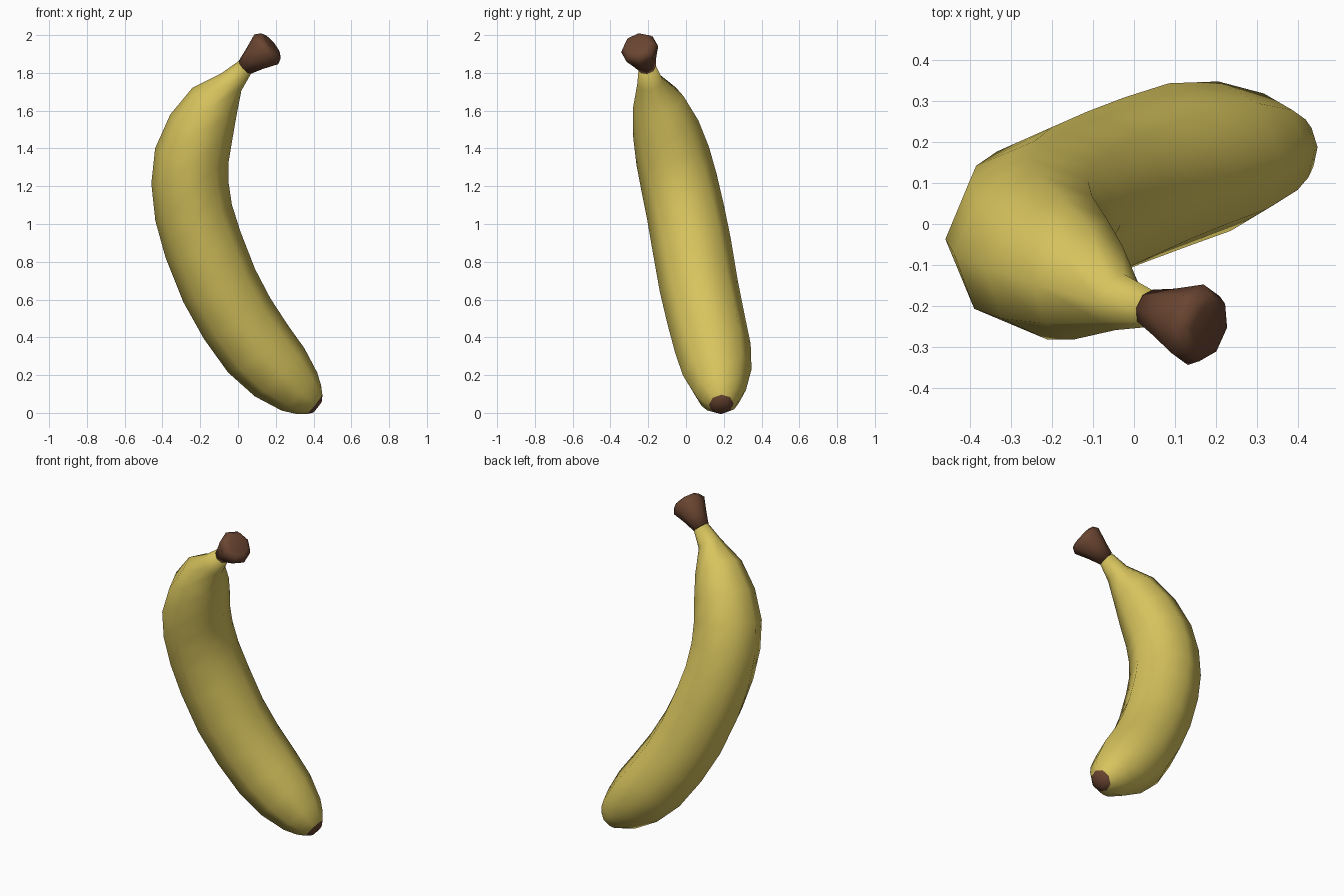
import bpy, bmesh, math
from mathutils import Vector

if "Cube" in bpy.data.objects:
    bpy.data.objects.remove(bpy.data.objects["Cube"])

SIDES = 8


def material(name, rgb):
    m = bpy.data.materials.new(name)
    m.diffuse_color = (*rgb, 1)
    m.use_nodes = True
    m.node_tree.nodes["Principled BSDF"].inputs["Base Color"].default_value = m.diffuse_color
    return m


yellow = material("banana yellow", (0.68, 0.55, 0.11))
brown = material("stem brown", (0.14, 0.058, 0.03))


# Sweep rings of the given radius along a bent centre line
def sweep(name, rings, brown_rule):
    bm = bmesh.new()
    pts = [Vector(r[:3]) for r in rings]
    loops = []
    for i, p in enumerate(pts):
        t = (pts[min(i + 1, len(pts) - 1)] - pts[max(i - 1, 0)]).normalized()
        u = Vector((0, 1, 0))
        u = (u - t * u.dot(t)).normalized()
        v = t.cross(u)
        loop = []
        for k in range(SIDES):
            a = 2 * math.pi * k / SIDES
            loop.append(bm.verts.new(p + rings[i][3] * (u * math.cos(a) + v * math.sin(a))))
        loops.append(loop)
    for i in range(len(loops) - 1):
        for k in range(SIDES):
            n = (k + 1) % SIDES
            f = bm.faces.new((loops[i][k], loops[i][n], loops[i + 1][n], loops[i + 1][k]))
            f.material_index = int(brown_rule(i))
    for loop, i in ((loops[0][::-1], 0), (loops[-1], len(loops) - 2)):
        bm.faces.new(loop).material_index = int(brown_rule(i))
    bmesh.ops.recalc_face_normals(bm, faces=bm.faces)
    me = bpy.data.meshes.new(name)
    bm.to_mesh(me)
    bm.free()
    me.materials.append(yellow)
    me.materials.append(brown)
    for f in me.polygons:
        f.use_smooth = True
    ob = bpy.data.objects.new(name, me)
    bpy.context.collection.objects.link(ob)
    return ob


# Fruit body from the brown blossom tip up to the neck: x, y, z, radius
body = [
    (0.422, 0.188, 0.032, 0.038),
    (0.405, 0.187, 0.045, 0.066),
    (0.375, 0.184, 0.070, 0.100),
    (0.325, 0.180, 0.113, 0.138),
    (0.220, 0.165, 0.215, 0.183),
    (0.105, 0.143, 0.340, 0.202),
    (-0.005, 0.105, 0.500, 0.206),
    (-0.100, 0.067, 0.675, 0.209),
    (-0.185, 0.030, 0.890, 0.210),
    (-0.235, -0.002, 1.060, 0.207),
    (-0.255, -0.037, 1.220, 0.204),
    (-0.245, -0.070, 1.360, 0.198),
    (-0.195, -0.108, 1.510, 0.178),
    (-0.125, -0.147, 1.645, 0.139),
    (-0.035, -0.190, 1.752, 0.070),
    (0.038, -0.205, 1.832, 0.046),
]
sweep("fruit", body, lambda i: i < 1)

# Flared stem with a rounded cut end
stem = [
    (0.036, -0.205, 1.830, 0.047),
    (0.085, -0.223, 1.872, 0.068),
    (0.150, -0.245, 1.925, 0.101),
    (0.174, -0.252, 1.944, 0.084),
    (0.180, -0.254, 1.949, 0.060),
]
sweep("stem", stem, lambda i: True)
